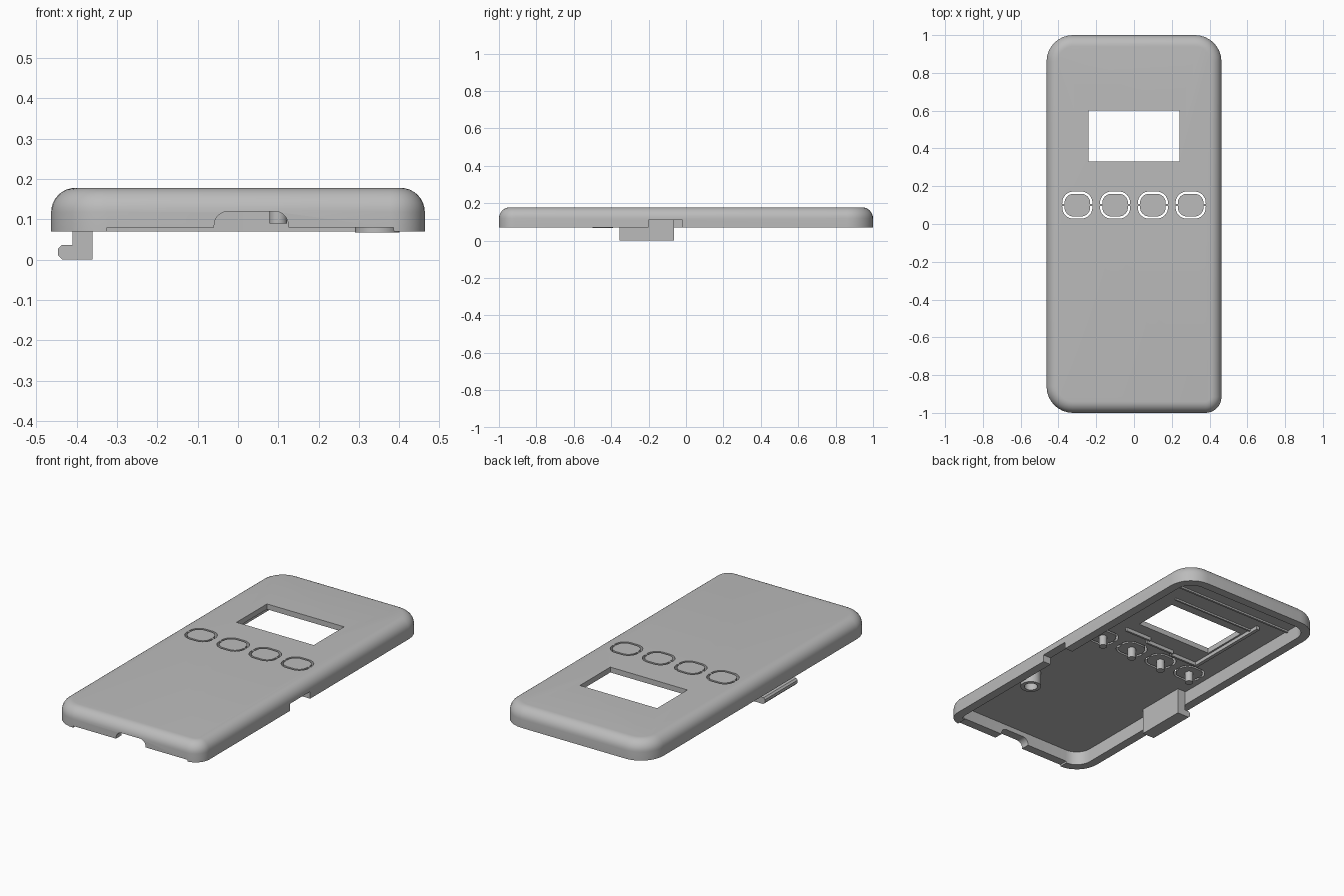
import bpy, bmesh
from math import sin, cos, pi, radians
from mathutils import Vector

cube = bpy.data.objects.get("Cube")
if cube:
    bpy.data.objects.remove(cube, do_unlink=True)

grey = bpy.data.materials.new("plain_grey")
grey.use_nodes = True
grey.diffuse_color = (0.5, 0.5, 0.5, 1)
grey.node_tree.nodes["Principled BSDF"].inputs["Base Color"].default_value = (0.5, 0.5, 0.5, 1)

HALF_X, BOTTOM, TOP = 0.463, 0.07, 0.178
WALL, CEILING, FILLET = 0.05, 0.148, 0.06


def make_object(name, bm):
    bmesh.ops.recalc_face_normals(bm, faces=bm.faces)
    mesh = bpy.data.meshes.new(name)
    bm.to_mesh(mesh)
    bm.free()
    mesh.materials.append(grey)
    obj = bpy.data.objects.new(name, mesh)
    bpy.context.collection.objects.link(obj)
    return obj


def rounded_rect(hx, hy, radii, steps=8):
    """Counter-clockwise outline; radii start at the +x +y corner."""
    pts = []
    for i, (sx, sy) in enumerate(((1, 1), (-1, 1), (-1, -1), (1, -1))):
        r = radii[i]
        for k in range(steps + 1):
            a = pi / 2 * (i + k / steps)
            pts.append((sx * (hx - r) + r * cos(a), sy * (hy - r) + r * sin(a)))
    return pts


def loft(bm, rings):
    loops = [[bm.verts.new(p) for p in ring] for ring in rings]
    n = len(loops[0])
    for a, b in zip(loops, loops[1:]):
        for i in range(n):
            bm.faces.new((a[i], a[(i + 1) % n], b[(i + 1) % n], b[i]))
    bm.faces.new(loops[0][::-1])
    bm.faces.new(loops[-1])


def prism(name, pts, low, high, axis="z"):
    """Extrude an outline along z, or an x-z outline along y."""
    bm = bmesh.new()
    if axis == "z":
        rings = [[(x, y, h) for x, y in pts] for h in (low, high)]
    else:
        rings = [[(x, h, z) for x, z in pts] for h in (low, high)]
    loft(bm, rings)
    return make_object(name, bm)


def box(name, x0, x1, y0, y1, z0, z1):
    return prism(name, [(x0, y0), (x1, y0), (x1, y1), (x0, y1)], z0, z1)


def cylinder(name, x, y, r, z0, z1, sides=32):
    pts = [(x + r * cos(2 * pi * k / sides), y + r * sin(2 * pi * k / sides)) for k in range(sides)]
    return prism(name, pts, z0, z1)


def cut(target, cutter):
    mod = target.modifiers.new("cut", "BOOLEAN")
    mod.operation, mod.solver, mod.object = "DIFFERENCE", "EXACT", cutter
    bpy.context.view_layer.objects.active = target
    bpy.ops.object.modifier_apply(modifier=mod.name)
    bpy.data.objects.remove(cutter, do_unlink=True)


def smooth(obj):
    bpy.ops.object.select_all(action="DESELECT")
    obj.select_set(True)
    bpy.context.view_layer.objects.active = obj
    bpy.ops.object.shade_smooth_by_angle(angle=radians(30))


# Case: hollow tray, open underneath, with a filleted top edge
def case_ring(inset, z):
    radii = [max(r - inset, 0.015) for r in (0.14, 0.14, 0.14, 0.085)]
    return [(x, y, z) for x, y in rounded_rect(HALF_X - inset, 1 - inset, radii)]


rings = [case_ring(WALL, CEILING), case_ring(WALL, BOTTOM), case_ring(0, BOTTOM)]
for k in range(9):
    a = pi / 2 * k / 8
    rings.append(case_ring(FILLET * (1 - cos(a)), TOP - FILLET * (1 - sin(a))))
bm = bmesh.new()
loft(bm, rings)
case = make_object("case_shell", bm)

# Screen window, side notch and shallow front recess
cut(case, box("window_cutter", -0.24, 0.24, 0.33, 0.6, 0.1, 0.3))
cut(case, box("side_cutter", 0.38, 0.6, -0.2, -0.02, 0, 0.11))
cut(case, prism("recess_cutter", [(-0.335, 0), (0.395, 0), (0.385, 0.08), (-0.325, 0.08)],
                -1.2, -0.93, "y"))

# Cable opening with rounded upper corners
opening = [(x + 0.033, z + 0.05) for x, z in rounded_rect(0.092, 0.07, [0.035] * 4)]
cut(case, prism("cable_cutter", opening, -1.2, -0.9, "y"))

# Button slots: two half rings each, leaving a bridge left and right
BUTTONS, BUTTON_Y, GAP, BRIDGE = (-0.3, -0.1, 0.1, 0.3), 0.1, 0.012, 0.006
outer = rounded_rect(0.08, 0.072, [0.06] * 4)
inner = rounded_rect(0.08 - GAP, 0.072 - GAP, [0.06 - GAP] * 4)
half = len(outer) // 2
for bx in BUTTONS:
    for side in (1, -1):
        out = [(0.08, BRIDGE)] + outer[1:half - 1] + [(-0.08, BRIDGE)]
        inn = [(0.08 - GAP, BRIDGE)] + inner[1:half - 1] + [(GAP - 0.08, BRIDGE)]
        pts = [(bx + side * x, BUTTON_Y + side * y) for x, y in out + inn[::-1]]
        cut(case, prism("slot_cutter", pts, 0.1, 0.3))
smooth(case)

# Button pins under each key
for i, bx in enumerate(BUTTONS):
    smooth(cylinder(f"button_pin_{i + 1}", bx, BUTTON_Y, 0.022, 0.09, 0.155, 20))

# Hollow screw boss
boss = cylinder("screw_boss", 0.345, -0.445, 0.055, 0.067, 0.155)
cut(boss, cylinder("boss_cutter", 0.345, -0.445, 0.035, 0, 0.13))
smooth(boss)

# Snap clip with an outward hook
clip = [(-0.36, 0), (-0.36, 0.155), (-0.41, 0.155), (-0.41, 0.036), (-0.437, 0.036),
        (-0.446, 0.027), (-0.446, 0.011), (-0.435, 0)]
prism("snap_clip", clip, -0.355, -0.065, "y")

# Screen locating ribs on the ceiling
RIB_Z = 0.128
box("screen_rib_side", -0.27, -0.25, 0.2, 0.72, RIB_Z, 0.155)
box("screen_rib_front_left", 0.1, 0.27, 0.25, 0.262, RIB_Z, 0.155)
box("screen_rib_front_middle", -0.08, 0.1, 0.22, 0.232, RIB_Z, 0.155)
box("screen_rib_front_right", -0.27, -0.08, 0.2, 0.212, RIB_Z, 0.155)
box("screen_rib_back", -0.25, 0.27, 0.66, 0.67, 0.138, 0.155)
box("back_rib", -0.42, 0.42, 0.775, 0.787, 0.138, 0.155)
